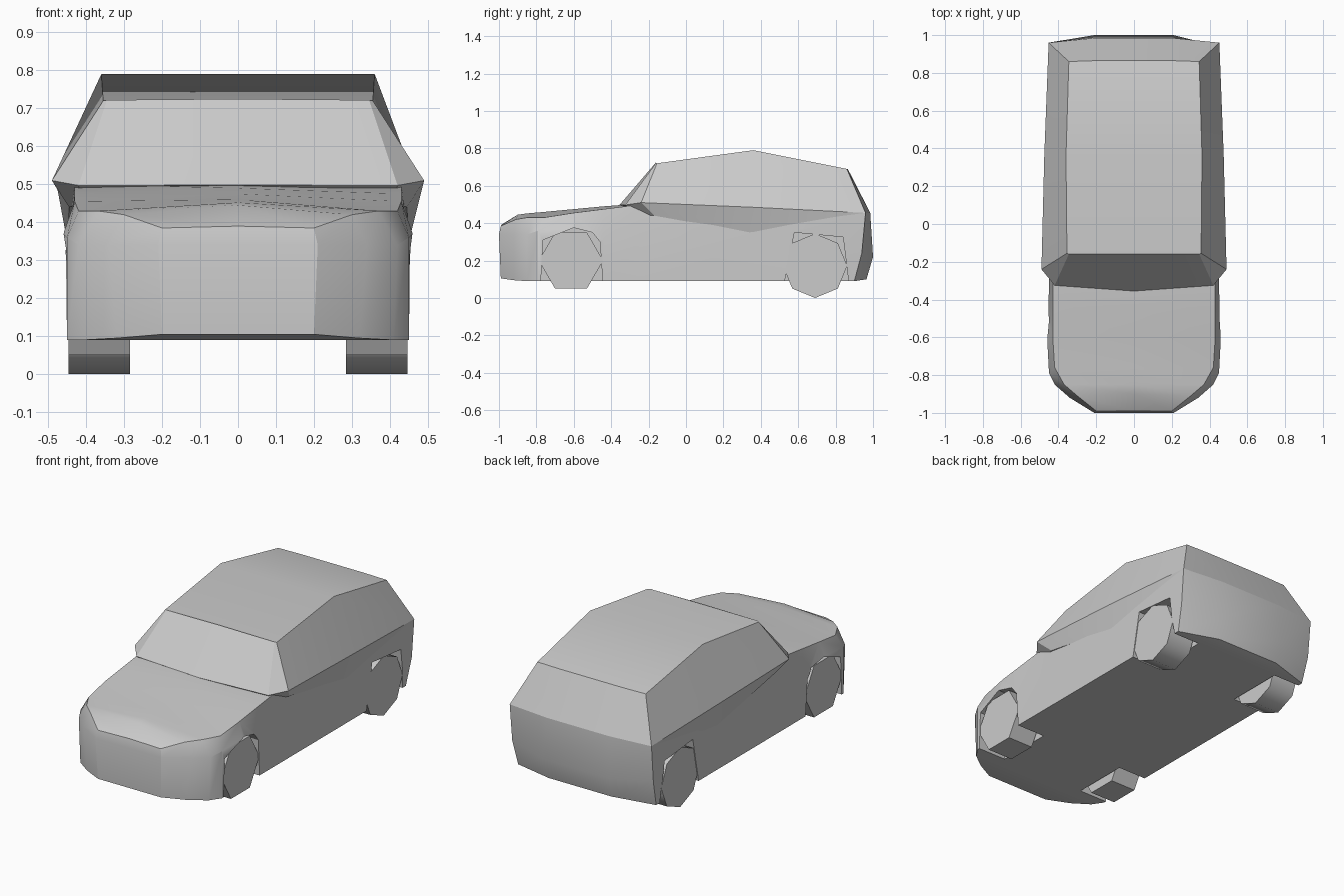
import bpy, bmesh, math

if "Cube" in bpy.data.objects:
    bpy.data.objects.remove(bpy.data.objects["Cube"])


def loft(name, rings, angle=32):
    """Skin matching closed rings of points; caps are strips across the ring."""
    bm = bmesh.new()
    rows = [[bm.verts.new(p) for p in r] for r in rings]
    n = len(rows[0])
    for a, b in zip(rows, rows[1:]):
        for i in range(n):
            j = (i + 1) % n
            bm.faces.new((a[i], a[j], b[j], b[i]))
    for r in (rows[0], rows[-1]):
        for i in range((n - 1) // 2):
            strip = (r[i], r[i + 1], r[n - 2 - i], r[n - 1 - i])
            bm.faces.new(list(dict.fromkeys(strip)))
    bmesh.ops.recalc_face_normals(bm, faces=bm.faces)
    me = bpy.data.meshes.new(name)
    bm.to_mesh(me)
    bm.free()
    ob = bpy.data.objects.new(name, me)
    bpy.context.collection.objects.link(ob)
    smooth(ob, angle)
    return ob


def smooth(ob, angle):
    bpy.ops.object.select_all(action='DESELECT')
    ob.select_set(True)
    bpy.context.view_layer.objects.active = ob
    bpy.ops.object.shade_smooth_by_angle(angle=math.radians(angle))


def sym(half):
    """Mirror a half ring across x = 0."""
    return half + [(-x, y, z) for x, y, z in reversed(half) if x]


# lower body: sections from nose to tail (sill, waist, shoulder, centre)
body = loft("body", [sym(s) for s in [
    [(.20, -.99, .105), (.21, -1.0, .34), (.20, -.99, .385), (0, -.99, .39)],
    [(.32, -.92, .095), (.34, -.92, .34), (.30, -.91, .42), (0, -.90, .445)],
    [(.41, -.85, .09), (.42, -.85, .34), (.37, -.85, .43), (0, -.85, .452)],
    [(.45, -.79, .09), (.45, -.79, .36), (.42, -.76, .43), (0, -.76, .46)],
    [(.45, -.60, .09), (.46, -.60, .37), (.43, -.60, .455), (0, -.60, .475)],
    [(.45, -.44, .09), (.452, -.44, .31), (.43, -.44, .475), (0, -.44, .49)],
    [(.45, -.24, .09), (.45, -.24, .315), (.43, -.24, .50), (0, -.24, .505)],
    [(.45, .55, .09), (.45, .55, .35), (.455, .55, .47), (0, .55, .47)],
    [(.44, .90, .09), (.45, .94, .24), (.452, .96, .455), (0, .95, .455)],
    [(.20, .965, .10), (.21, 1.0, .22), (.20, .985, .455), (0, .985, .455)],
]])

# wheel arches cut into both sides
arches = {
    "front": [(-.78, 0), (-.765, .31), (-.60, .375), (-.50, .35), (-.46, .30), (-.44, 0)],
    "rear": [(.51, 0), (.58, .35), (.84, .325), (.88, 0)],
}
for end, prof in arches.items():
    for s in (-1, 1):
        cut = loft("arch_cutter", [[(s * x, y, z) for y, z in prof] for x in (.27, .6)])
        cut.hide_render = True
        mod = body.modifiers.new("arch", 'BOOLEAN')
        mod.operation = 'DIFFERENCE'
        mod.solver = 'EXACT'
        mod.object = cut
        bpy.context.view_layer.objects.active = body
        bpy.ops.object.modifier_apply(modifier=mod.name)
        bpy.data.objects.remove(cut)
smooth(body, 25)

# cabin, rear to front: flank blend, flared belt line, roof edge
loft("cabin", [sym(r) for r in [
    [(.19, .95, .43), (.445, .945, .42), (.449, .36, .345),
     (.445, -.17, .44), (.41, -.27, .45), (0, -.28, .45)],
    [(.20, .985, .455), (.452, .96, .455), (.475, .36, .485),
     (.49, -.24, .51), (.42, -.325, .497), (0, -.355, .498)],
    [(.20, .865, .69), (.345, .86, .69), (.36, .36, .79),
     (.355, -.155, .72), (.345, -.16, .722), (0, -.16, .725)],
]], 30)

# wheels: coarse cylinders
for end, y, z, r, n, a0 in (("front", -.615, .20, .172, 6, 0), ("rear", .69, .172, .172, 8, -90)):
    for side, s in (("left", -1), ("right", 1)):
        angles = [math.radians(a0) + 2 * math.pi * i / n for i in range(n)]
        loft(f"{end}_{side}_wheel",
             [[(s * x, y + r * math.cos(a), z + r * math.sin(a)) for a in angles]
              for x in (.285, .446)], 50)
